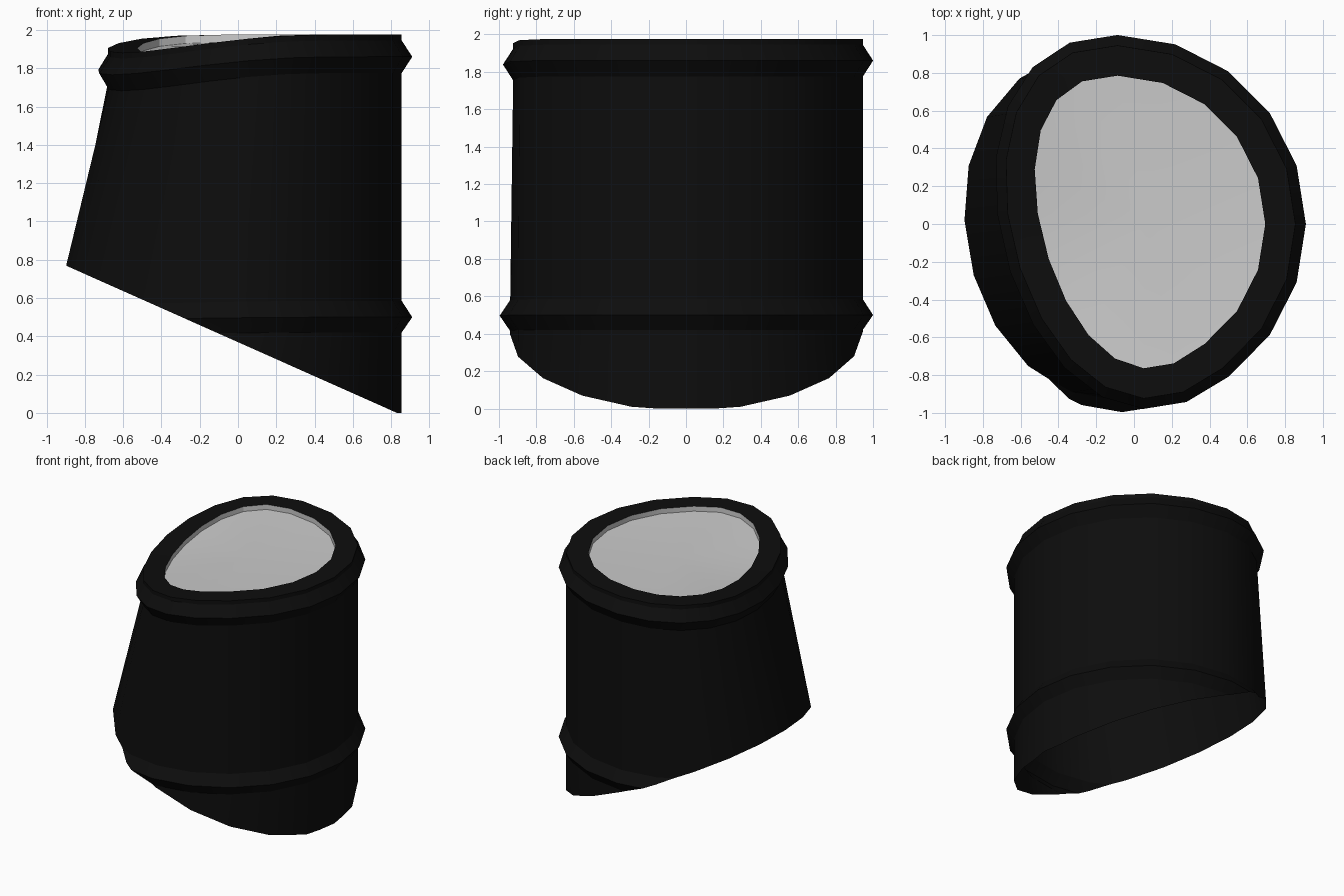
import bpy, bmesh, math
from mathutils import Vector

if "Cube" in bpy.data.objects:
    bpy.data.objects.remove(bpy.data.objects["Cube"])

SIDES = 20
CX = -0.09


def lean(angle, r, z):
    """Point on the pot wall; the front-left side leans inward and down with height."""
    s = max(0.0, (math.cos(angle - math.radians(198)) + 0.35) / 1.35)
    push = 0.385 * s ** 1.4
    t = max(0.0, min(1.0, (z - 0.2) / 1.6))
    drop = 0.1 * (push / 0.4) ** 1.5 * t
    return Vector((CX + r * math.cos(angle) + push * t,
                   r * math.sin(angle) + 0.15 * push * t, z - drop))


def lathe(name, profile, color=None, cap=False, cut=False):
    bm = bmesh.new()
    rings = [[bm.verts.new(lean(2 * math.pi * k / SIDES, r, z)) for k in range(SIDES)]
             for r, z in profile]
    for a, b in zip(rings, rings[1:]):
        for k in range(SIDES):
            n = (k + 1) % SIDES
            bm.faces.new((a[k], a[n], b[n], b[k]))
    if cap:
        face = bm.faces.new(rings[-1])
        bmesh.ops.poke(bm, faces=[face])
    if cut:
        bmesh.ops.bisect_plane(bm, geom=bm.verts[:] + bm.edges[:] + bm.faces[:],
                               plane_co=(0.83, 0, 0), plane_no=(0.445, 0, 1),
                               clear_inner=True)
    mesh = bpy.data.meshes.new(name)
    bm.to_mesh(mesh)
    bm.free()
    obj = bpy.data.objects.new(name, mesh)
    bpy.context.collection.objects.link(obj)
    if color:
        mat = bpy.data.materials.new(name + "_color")
        mat.diffuse_color = color
        mat.use_nodes = True
        mat.node_tree.nodes["Principled BSDF"].inputs["Base Color"].default_value = mat.diffuse_color
        mesh.materials.append(mat)
    bpy.ops.object.select_all(action='DESELECT')
    obj.select_set(True)
    bpy.context.view_layer.objects.active = obj
    bpy.ops.object.shade_smooth_by_angle(angle=math.radians(25))
    return obj


# Black housing with two ridges and a rim, sliced at a slant along the bottom
lathe("housing", [(0.945, 0), (0.945, 0.42), (1.0, 0.5), (0.945, 0.585),
                  (0.945, 1.775), (1.0, 1.86), (0.945, 1.945),
                  (0.945, 1.975), (0.785, 1.975)],
      color=(0.004, 0.004, 0.004, 1), cut=True)

# Grey recessed lens inside the rim
lathe("lens", [(0.785, 1.975), (0.785, 1.935)], cap=True)
